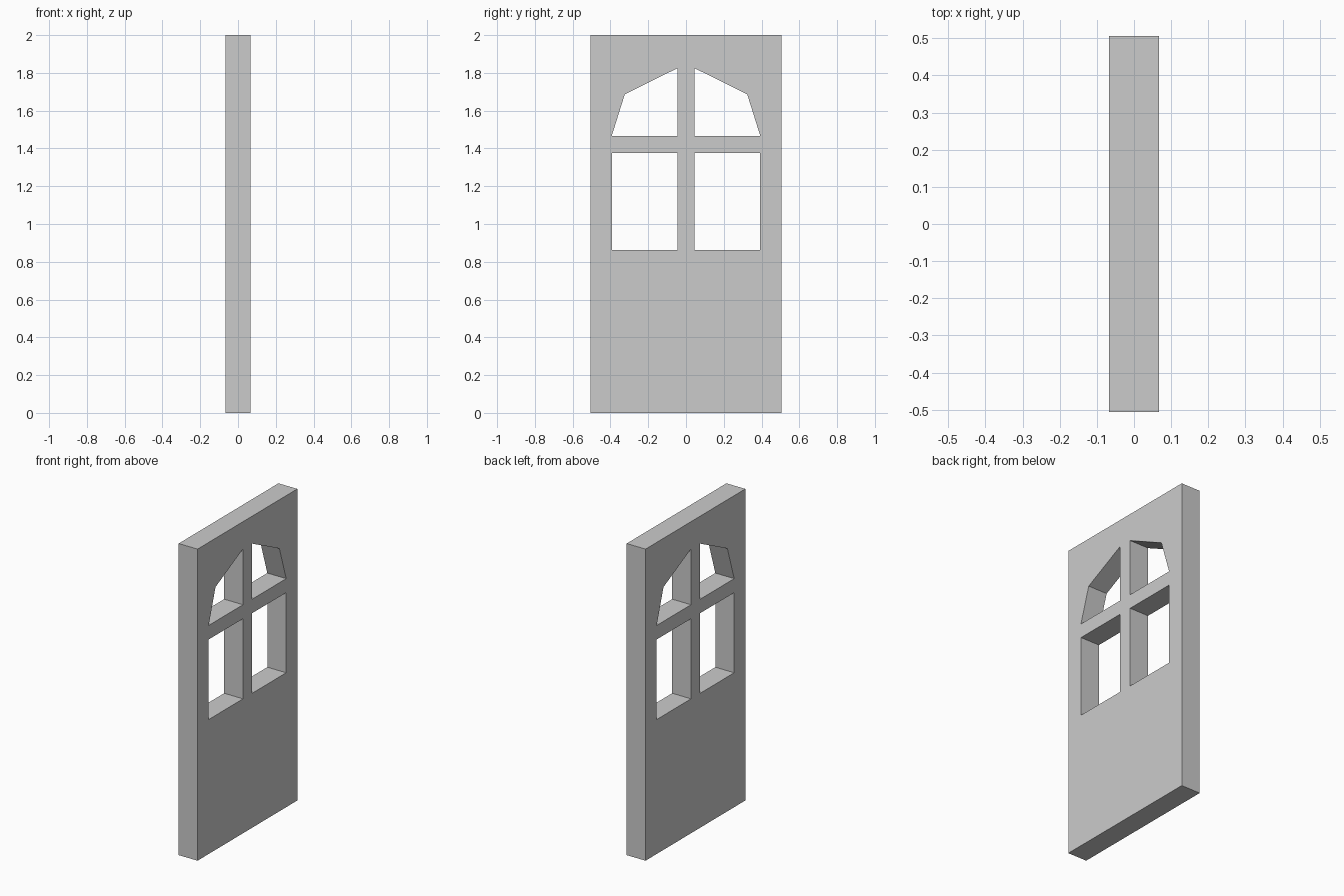
import bpy, bmesh

if "Cube" in bpy.data.objects:
    bpy.data.objects.remove(bpy.data.objects["Cube"])

HALF_T = 0.067   # half thickness along x
HALF_W = 0.506   # half width along y
HEIGHT = 2.0

# Outlines as (y, z): door slab and the two window panes of the +y side
slab = [(-HALF_W, 0), (HALF_W, 0), (HALF_W, HEIGHT), (-HALF_W, HEIGHT)]
lower_pane = [(0.045, 0.863), (0.393, 0.863), (0.393, 1.377), (0.045, 1.377)]
arched_pane = [(0.045, 1.467), (0.393, 1.467), (0.324, 1.687), (0.045, 1.825)]


def mirrored(outline):
    return [(-y, z) for y, z in reversed(outline)]


def add_loop(bm, outline):
    verts = [bm.verts.new((-HALF_T, y, z)) for y, z in outline]
    return [bm.edges.new((a, b)) for a, b in zip(verts, verts[1:] + verts[:1])]


# Fill the slab around the pane openings, then extrude to full thickness
bm = bmesh.new()
edges = add_loop(bm, slab)
for pane in (lower_pane, arched_pane):
    edges += add_loop(bm, pane) + add_loop(bm, mirrored(pane))
bmesh.ops.triangle_fill(bm, edges=edges, use_beauty=True, normal=(-1, 0, 0))
result = bmesh.ops.extrude_face_region(bm, geom=bm.faces[:], use_keep_orig=True)
moved = [g for g in result["geom"] if isinstance(g, bmesh.types.BMVert)]
bmesh.ops.translate(bm, verts=moved, vec=(2 * HALF_T, 0, 0))
bmesh.ops.recalc_face_normals(bm, faces=bm.faces[:])

mesh = bpy.data.meshes.new("door")
bm.to_mesh(mesh)
bm.free()
door = bpy.data.objects.new("door", mesh)
bpy.context.collection.objects.link(door)
